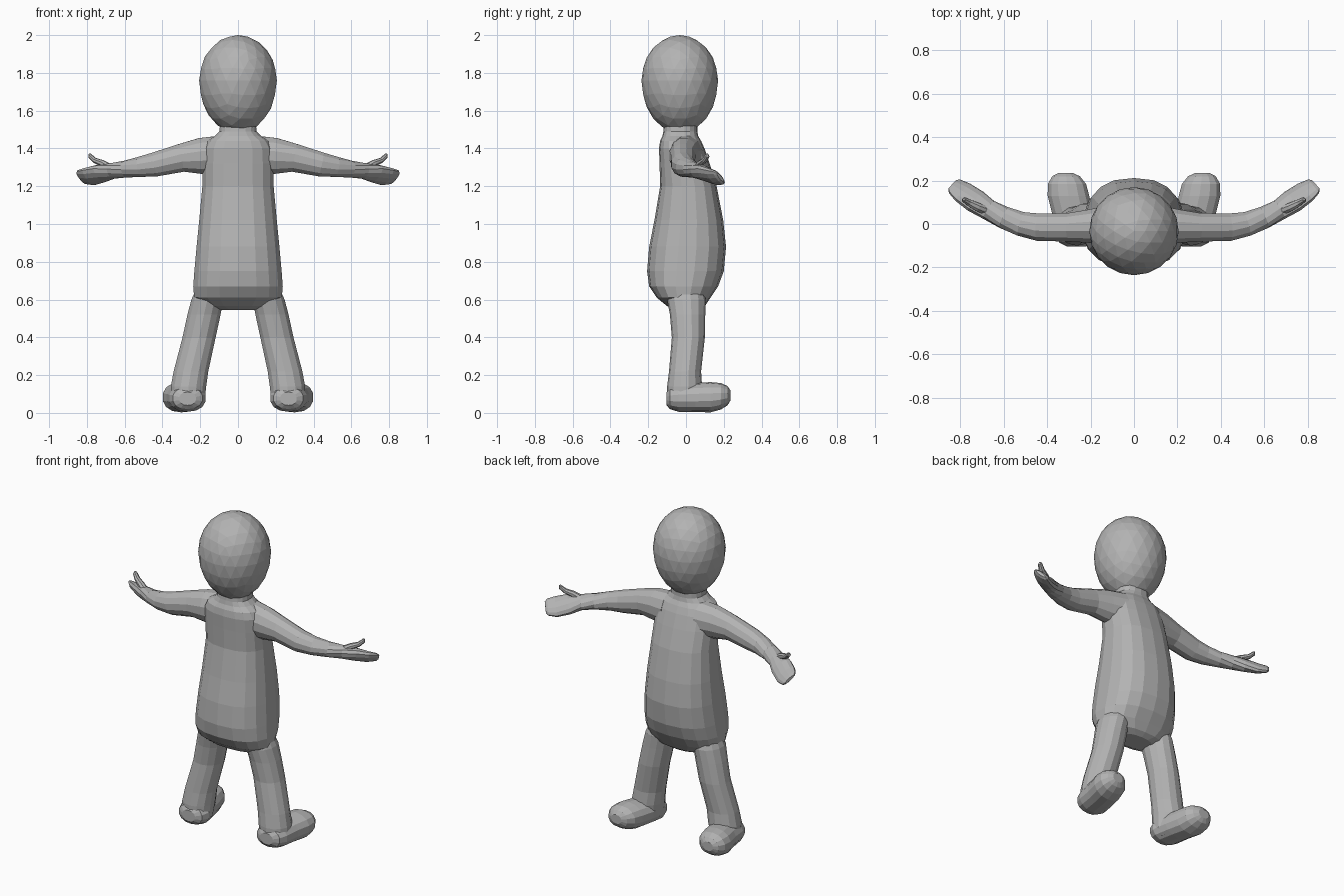
import bpy, bmesh, math
from mathutils import Vector

default = bpy.data.objects.get("Cube")
if default:
    bpy.data.objects.remove(default, do_unlink=True)

CLAY = (0.45, 0.45, 0.45, 1.0)
clay = bpy.data.materials.new("clay grey")
clay.use_nodes = True
clay.diffuse_color = CLAY
bsdf = clay.node_tree.nodes["Principled BSDF"]
bsdf.inputs["Base Color"].default_value = CLAY
bsdf.inputs["Roughness"].default_value = 0.8


def finish(name, bm):
    """Turn a bmesh into a grey object with outward normals."""
    bmesh.ops.recalc_face_normals(bm, faces=bm.faces)
    mesh = bpy.data.meshes.new(name)
    bm.to_mesh(mesh)
    bm.free()
    mesh.materials.append(clay)
    obj = bpy.data.objects.new(name, mesh)
    bpy.context.collection.objects.link(obj)
    return obj


def loft(name, rings, sides=14, power=2.0, side=1):
    """Skin closed cross-sections given as (centre, half axis u, half axis v)."""
    bm = bmesh.new()
    loops = []
    for centre, u, v in rings:
        loop = []
        for i in range(sides):
            a = math.tau * (i + 0.5) / sides
            c, s = math.cos(a), math.sin(a)
            c = math.copysign(abs(c) ** (2 / power), c)
            s = math.copysign(abs(s) ** (2 / power), s)
            p = Vector(centre) + Vector(u) * c + Vector(v) * s
            loop.append(bm.verts.new((p.x * side, p.y, p.z)))
        loops.append(loop)
    for low, high in zip(loops, loops[1:]):
        for i in range(sides):
            j = (i + 1) % sides
            bm.faces.new((low[i], low[j], high[j], high[i]))
    bm.faces.new(loops[0])
    bm.faces.new(loops[-1])
    return finish(name, bm)


def upright(x, z, half_x, back, front):
    """Horizontal cross-section spanning y from back to front."""
    return ((x, (back + front) / 2, z), (half_x, 0, 0), (0, (front - back) / 2, 0))


def limb(points):
    """Cross-sections across a path; each point is (position, width, height, roll)."""
    rings = []
    for i, (pos, width, height, roll) in enumerate(points):
        before = Vector(points[max(i - 1, 0)][0])
        after = Vector(points[min(i + 1, len(points) - 1)][0])
        along = (after - before).normalized()
        across = Vector((0, 0, 1)).cross(along).normalized()
        up = along.cross(across)
        r = math.radians(roll)
        u = across * math.cos(r) - up * math.sin(r)
        v = up * math.cos(r) + across * math.sin(r)
        rings.append((pos, u * width, v * height))
    return rings


# Head: faceted egg, longer below its widest level
bm = bmesh.new()
bmesh.ops.create_icosphere(bm, subdivisions=3, radius=1)
for v in bm.verts:
    tall = 0.24 if v.co.z > 0 else 0.28
    v.co = (v.co.x * 0.206, v.co.y * 0.203 - 0.033, 1.76 + v.co.z * tall)
finish("head", bm)

# Torso and neck: z, half width, back and front limits
torso = [(0.545, 0.11, -0.06, 0.07), (0.565, 0.18, -0.10, 0.10),
         (0.61, 0.235, -0.155, 0.13), (0.67, 0.24, -0.195, 0.17),
         (0.75, 0.234, -0.206, 0.20), (0.88, 0.222, -0.195, 0.212),
         (1.02, 0.208, -0.167, 0.197), (1.2, 0.191, -0.137, 0.162),
         (1.32, 0.19, -0.14, 0.125), (1.4, 0.185, -0.143, 0.098),
         (1.44, 0.165, -0.137, 0.08), (1.465, 0.125, -0.125, 0.065),
         (1.49, 0.1, -0.12, 0.06), (1.54, 0.095, -0.115, 0.06)]
loft("torso", [upright(0, *ring) for ring in torso], sides=18, power=2.4)

# Arm sweeping out and then towards +y, ending in a tilted flat palm
arm = [((0.1, 0, 1.365), 0.09, 0.105, 0), ((0.2, -0.01, 1.36), 0.08, 0.098, 0),
       ((0.3, -0.015, 1.35), 0.068, 0.077, 0), ((0.44, -0.015, 1.315), 0.065, 0.066, 0),
       ((0.52, 0, 1.302), 0.058, 0.055, 0), ((0.6, 0.03, 1.29), 0.052, 0.044, 10),
       ((0.67, 0.065, 1.28), 0.05, 0.04, 25), ((0.73, 0.105, 1.266), 0.064, 0.036, 35),
       ((0.79, 0.147, 1.25), 0.064, 0.027, 40), ((0.828, 0.174, 1.248), 0.052, 0.017, 42),
       ((0.838, 0.182, 1.247), 0.035, 0.008, 42)]
thumb = [((0.68, 0.062, 1.297), 0.022, 0.022, 0), ((0.72, 0.078, 1.322), 0.021, 0.018, 0),
         ((0.76, 0.098, 1.338), 0.017, 0.014, 0), ((0.783, 0.112, 1.36), 0.013, 0.012, 0),
         ((0.784, 0.114, 1.372), 0.006, 0.006, 0)]

# Leg: centre x, z, half width, back and front limits
leg = [(0.27, 0.02, 0.06, -0.06, 0.04), (0.267, 0.06, 0.092, -0.1, 0.07),
       (0.262, 0.14, 0.096, -0.1, 0.085), (0.249, 0.22, 0.094, -0.09, 0.08),
       (0.206, 0.4, 0.09, -0.075, 0.1), (0.18, 0.52, 0.09, -0.085, 0.102),
       (0.162, 0.6, 0.087, -0.1, 0.105), (0.15, 0.66, 0.07, -0.09, 0.09)]

# Foot along y: y, centre x, half width, bottom and top limits
foot = [(-0.103, 0.267, 0.045, 0.04, 0.11), (-0.085, 0.267, 0.08, 0.02, 0.135),
        (-0.04, 0.268, 0.098, 0.006, 0.15), (0.05, 0.283, 0.097, 0.004, 0.158),
        (0.13, 0.302, 0.098, 0.003, 0.163), (0.185, 0.309, 0.09, 0.018, 0.158),
        (0.22, 0.313, 0.065, 0.04, 0.142), (0.235, 0.315, 0.035, 0.065, 0.12)]
foot_rings = [((x, y, (low + top) / 2), (half, 0, 0), (0, 0, (top - low) / 2))
              for y, x, half, low, top in foot]

for label, side in (("left", 1), ("right", -1)):
    loft(label + "_arm", limb(arm), sides=12, side=side)
    loft(label + "_thumb", limb(thumb), sides=8, side=side)
    loft(label + "_leg", [upright(*ring) for ring in leg], side=side)
    loft(label + "_foot", foot_rings, power=2.2, side=side)
